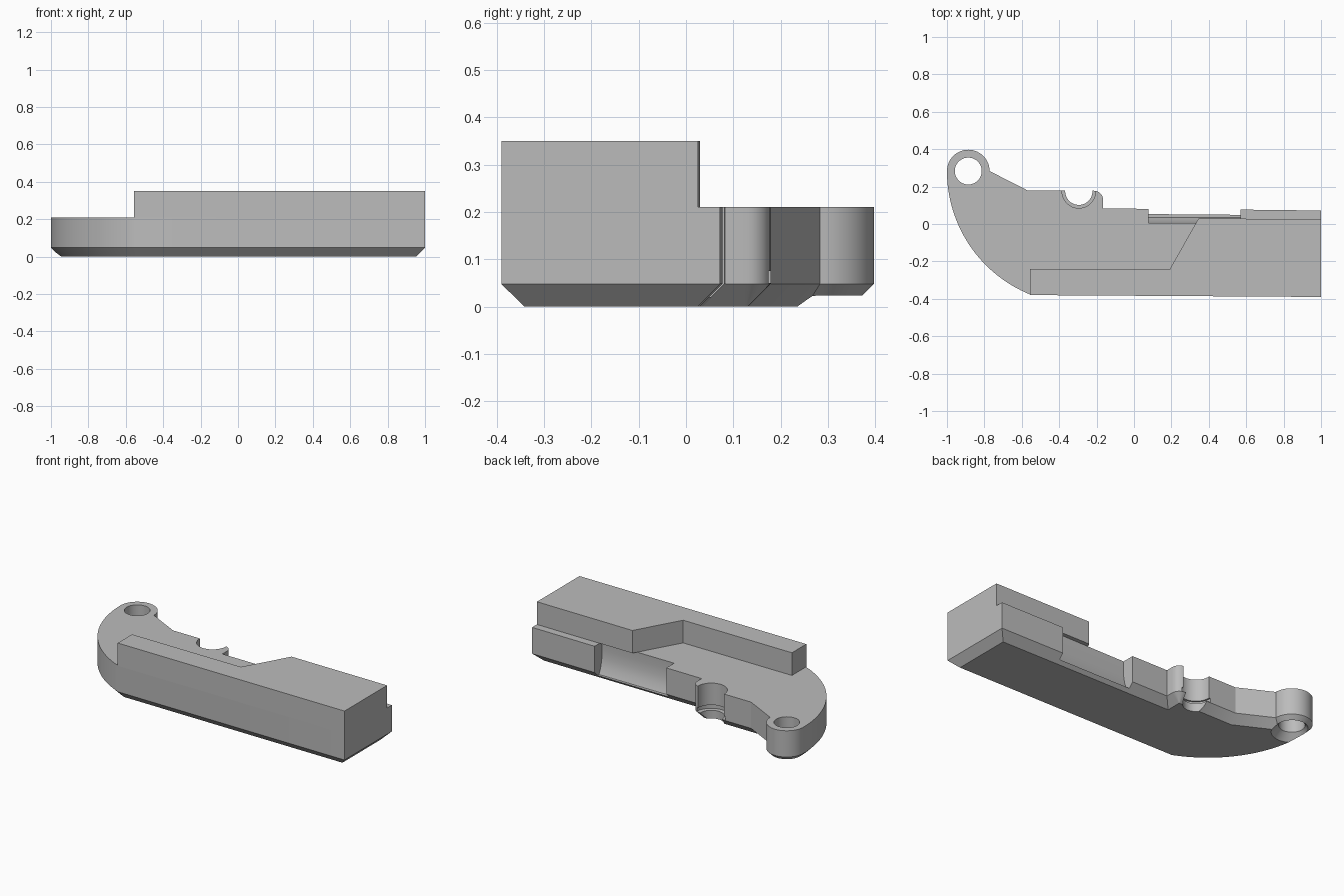
import bpy, bmesh
from math import sin, cos, radians
from mathutils import Vector, Matrix

cube = bpy.data.objects.get("Cube")
if cube:
    bpy.data.objects.remove(cube, do_unlink=True)

grey = bpy.data.materials.new("plain grey")
grey.use_nodes = True
colour = (0.5, 0.5, 0.5, 1)
grey.diffuse_color = colour
grey.node_tree.nodes["Principled BSDF"].inputs["Base Color"].default_value = colour


def arc(cx, cy, r, a0, a1, n):
    return [(cx + r * cos(radians(a0 + (a1 - a0) * i / n)),
             cy + r * sin(radians(a0 + (a1 - a0) * i / n))) for i in range(n + 1)]


def inset(points, d):
    """Offset a counter-clockwise outline inwards with mitred corners."""
    out = []
    for i, p in enumerate(points):
        a, b, c = Vector(points[i - 1]), Vector(p), Vector(points[(i + 1) % len(points)])
        e, f = (b - a).normalized(), (c - b).normalized()
        n1, n2 = Vector((-e.y, e.x)), Vector((-f.y, f.x))
        out.append(tuple(b + (n1 + n2) * d / (1 + n1.dot(n2))))
    return out


def loft(name, rings):
    """Solid through a stack of (outline, z) sections."""
    bm = bmesh.new()
    rows = [[bm.verts.new((x, y, z)) for x, y in pts] for pts, z in rings]
    n = len(rows[0])
    for low, high in zip(rows, rows[1:]):
        for i in range(n):
            j = (i + 1) % n
            bm.faces.new((low[i], low[j], high[j], high[i]))
    bm.faces.new(rows[0][::-1])
    bm.faces.new(rows[-1])
    bmesh.ops.recalc_face_normals(bm, faces=bm.faces)
    mesh = bpy.data.meshes.new(name)
    bm.to_mesh(mesh)
    bm.free()
    mesh.materials.append(grey)
    ob = bpy.data.objects.new(name, mesh)
    bpy.context.collection.objects.link(ob)
    return ob


def turned(name, cx, cy, profile):
    """Round cutter from (radius, z) pairs."""
    return loft(name, [(arc(cx, cy, r, 0, 352.5, 47), z) for r, z in profile])


def cut(target, cutter):
    bpy.context.view_layer.objects.active = target
    mod = target.modifiers.new("cut", 'BOOLEAN')
    mod.operation, mod.solver, mod.object = 'DIFFERENCE', 'EXACT', cutter
    bpy.ops.object.modifier_apply(modifier=mod.name)
    bpy.data.objects.remove(cutter, do_unlink=True)


# Base plate with rounded eye end and chamfered underside
eye = (-0.886, 0.283)
outline = [(1, -0.39), (1, 0.072), (0.57, 0.077), (-0.165, 0.083)]
outline += arc(-0.215, 0.128, 0.05, 0, 90, 8)
outline += [(-0.57, 0.18)]
outline += arc(*eye, 0.114, 0, 180, 28)
outline += arc(-0.288, 0.283, 0.712, 180, 248, 32)[1:]
base = loft("base_plate", [(inset(outline, 0.048), 0), (outline, 0.048), (outline, 0.21)])

# Eye hole with a countersink below
cut(base, turned("eye_hole", *eye, [(0.123, -0.01), (0.072, 0.041), (0.072, 0.3)]))

# Half-round notch with a lower ledge and a thin groove above it
cut(base, turned("notch", -0.295, 0.175,
                 [(0.073, -0.01), (0.073, 0.05), (0.1, 0.05), (0.1, 0.075), (0.09, 0.075), (0.09, 0.3)]))

# Hollowed channel along the back edge
channel = loft("channel", [([(0.2, 0.02), (0.034, 0.02), (0.016, 0.06), (0.006, 0.11),
                             (0.003, 0.16), (0.005, 0.22), (0.2, 0.22)], x) for x in (0.078, 0.57)])
channel.data.transform(Matrix(((0, 0, 1, 0), (1, 0, 0, 0), (0, 1, 0, 0), (0, 0, 0, 1))))
cut(base, channel)

# Raised block with a slanted step
block = loft("raised_block", [([(-0.555, -0.38), (1, -0.39), (1, 0.025), (0.345, 0.03),
                                (0.19, -0.244), (-0.555, -0.24)], z) for z in (0.21, 0.35)])

# Smooth curves, sharp edges
for ob in (base, block):
    bpy.ops.object.select_all(action='DESELECT')
    ob.select_set(True)
    bpy.context.view_layer.objects.active = ob
    bpy.ops.object.shade_smooth_by_angle(angle=radians(25))
